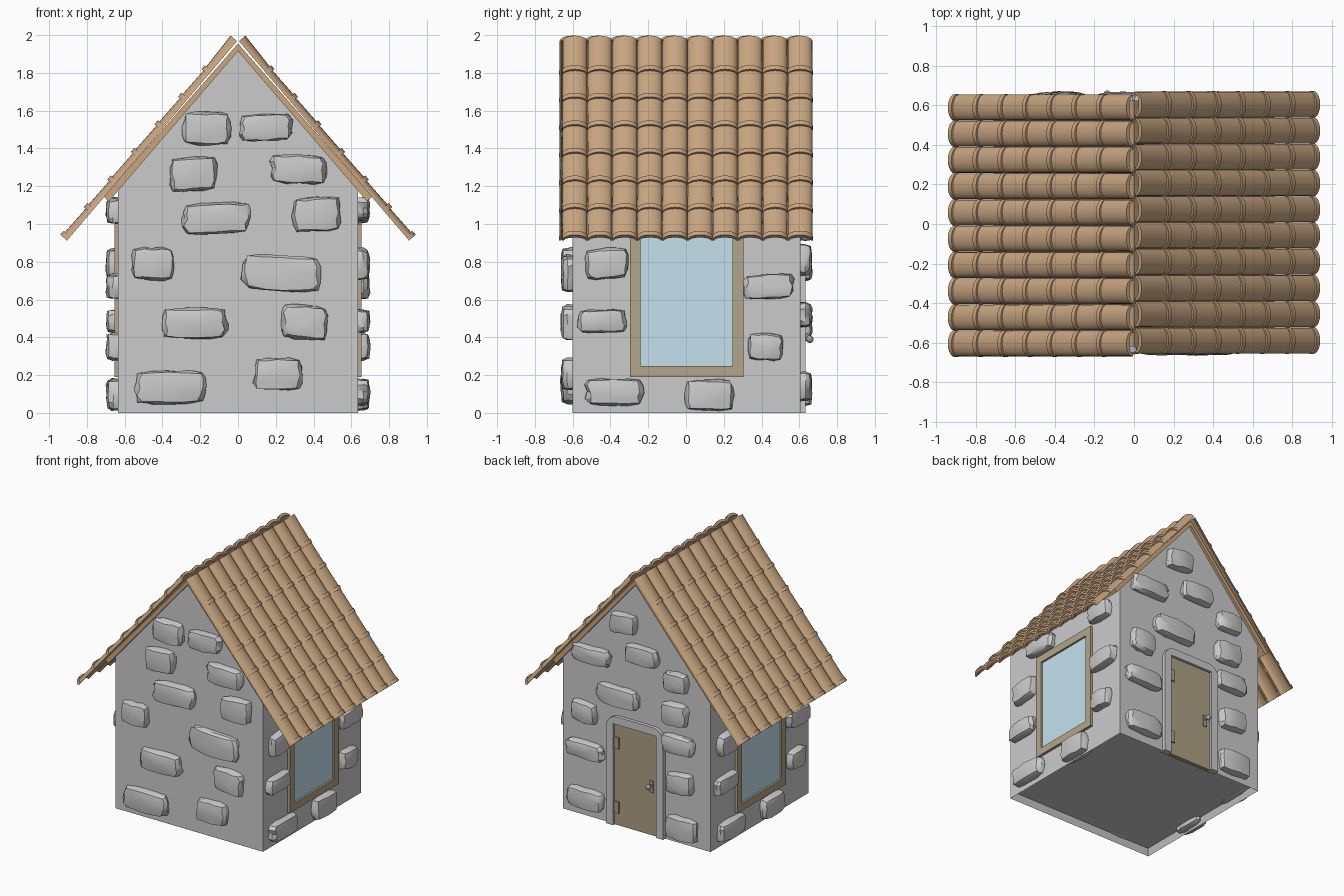
import bpy, bmesh, math, random
from mathutils import Vector, Matrix

if "Cube" in bpy.data.objects:
    bpy.data.objects.remove(bpy.data.objects["Cube"])

random.seed(4)


def material(name, r, g, b):
    m = bpy.data.materials.new(name)
    m.diffuse_color = (r, g, b, 1)
    m.use_nodes = True
    m.node_tree.nodes["Principled BSDF"].inputs["Base Color"].default_value = m.diffuse_color
    return m


WALL = material("wall_grey", 0.62, 0.62, 0.62)
TILE = material("clay_tile", 0.58, 0.38, 0.22)
WOOD = material("wood", 0.45, 0.38, 0.26)
DOOR = material("door_wood", 0.42, 0.35, 0.23)
GLASS = material("glass", 0.56, 0.75, 0.85)
IRON = material("iron", 0.35, 0.35, 0.37)


def finish(bm, name, mat=None, smooth_angle=None):
    bmesh.ops.recalc_face_normals(bm, faces=bm.faces)
    if smooth_angle:
        for f in bm.faces:
            f.smooth = True
        for e in bm.edges:
            e.smooth = e.calc_face_angle(0) < math.radians(smooth_angle)
    me = bpy.data.meshes.new(name)
    bm.to_mesh(me)
    bm.free()
    ob = bpy.data.objects.new(name, me)
    bpy.context.collection.objects.link(ob)
    if mat:
        me.materials.append(mat)
    return ob


def add_box(bm, lo, hi):
    lo, hi = Vector(lo), Vector(hi)
    m = Matrix.Translation((lo + hi) / 2) @ Matrix.Diagonal((*(hi - lo), 1))
    bmesh.ops.create_cube(bm, size=1, matrix=m)


def box(name, lo, hi, mat):
    bm = bmesh.new()
    add_box(bm, lo, hi)
    return finish(bm, name, mat)


def prism(outline, y0, y1):
    """Extrude an (x, z) outline along y."""
    bm = bmesh.new()
    face = bm.faces.new([bm.verts.new((x, y0, z)) for x, z in outline])
    ext = bmesh.ops.extrude_face_region(bm, geom=[face])
    verts = [g for g in ext["geom"] if isinstance(g, bmesh.types.BMVert)]
    bmesh.ops.translate(bm, verts=verts, vec=(0, y1 - y0, 0))
    bmesh.ops.recalc_face_normals(bm, faces=bm.faces)
    return bm


# House body with a shallow recess underneath
bm = prism([(-.635, 0), (.635, 0), (.635, 1.176), (0, 1.915), (-.635, 1.176)], -.6, .605)
bottom = min(bm.faces, key=lambda f: f.calc_center_median().z)
bmesh.ops.inset_region(bm, faces=[bottom], thickness=.025)
bmesh.ops.translate(bm, verts=bottom.verts[:], vec=(0, 0, .05))
finish(bm, "house_walls", WALL)

# Roof boards under the tiles
for side, s in (("right", 1), ("left", -1)):
    deck = [(0, 1.955), (.71 * s, 1.145), (.683 * s, 1.12), (0, 1.915)]
    finish(prism(deck, -.62, .625), "roof_board_" + side, TILE)

# Barrel tiles: 7 overlapping rows of 10, each with a raised lip at its lower end
COLS, ROWS, PITCH, ROW, SLOPE, SEG = 10, 7, .1325, .192, 1.387, 10
ORIGIN = Vector((.005, 0, 1.968))
DOWN = Vector((.649, 0, -.761))
NORMAL = Vector((.761, 0, .649))


def add_tile(bm, start, end, y, s, shift, first):
    top = .045 if first else .034
    lip = end - .028
    rings = []
    for u, h, w in ((start, top, .065), (lip, .037, .065), (lip, .047, .068), (end, .047, .068)):
        arc = [math.pi * i / SEG for i in range(SEG + 1)]
        pts = [(-w * math.cos(t), h * math.sin(t)) for t in arc]
        pts += [(-(w - .01) * math.cos(t), .024 * math.sin(t)) for t in reversed(arc)]
        ring = []
        for v, n in pts:
            p = ORIGIN + DOWN * u + NORMAL * n
            ring.append(bm.verts.new((p.x * s, y + v + shift, p.z)))
        rings.append(ring)
    count = len(rings[0])
    for a, b in zip(rings, rings[1:]):
        for i in range(count):
            j = (i + 1) % count
            bm.faces.new((a[i], a[j], b[j], b[i]))
    for r in (rings[0], rings[-1]):
        for i in range(SEG):
            bm.faces.new((r[i], r[i + 1], r[count - 2 - i], r[count - 1 - i]))


for side, s, shift in (("right", 1, .008), ("left", -1, -.008)):
    bm = bmesh.new()
    for k in range(ROWS):
        end = SLOPE - (ROWS - 1 - k) * ROW
        for c in range(COLS):
            add_tile(bm, end - .235, end, (c - (COLS - 1) / 2) * PITCH, s, shift, k == 0)
    finish(bm, "roof_tiles_" + side, TILE, 40)

# Side windows
for side, s in (("right", 1), ("left", -1)):
    bm = bmesh.new()
    xa, xb = sorted((.61 * s, .655 * s))
    for y0, y1, z0, z1 in ((-.297, -.24, .19, 1), (.247, .304, .19, 1),
                           (-.24, .247, .19, .247), (-.24, .247, .943, 1)):
        add_box(bm, (xa, y0, z0), (xb, y1, z1))
    finish(bm, "window_frame_" + side, WOOD)
    xa, xb = sorted((.61 * s, .64 * s))
    box("window_glass_" + side, (xa, -.24, .247), (xb, .247, .943), GLASS)

# Back door: surround with rounded top corners, panel, hinges and knob
R = .09
outline = [(.185, 0), (.245, 0)]
outline += [(.245 - R + R * math.cos(t), .85 - R + R * math.sin(t))
            for t in (math.pi / 2 * i / 6 for i in range(7))]
outline += [(.185, .79)]
right_half = outline[1:-1]
surround = right_half + [(-x, z) for x, z in reversed(right_half)]
surround += [(-.185, 0), (-.185, .79), (.185, .79), (.185, 0)]
finish(prism(surround, .58, .632), "door_surround", WALL)
box("door", (-.185, .58, 0), (.185, .612, .79), DOOR)
for name, z in (("upper", .64), ("lower", .14)):
    box("door_hinge_" + name, (.145, .6, z - .045), (.185, .622, z + .045), DOOR)

bm = bmesh.new()
add_box(bm, (-.15, .605, .335), (-.12, .62, .425))
bmesh.ops.create_cone(bm, cap_ends=True, segments=12, radius1=.009, radius2=.009, depth=.04,
                      matrix=Matrix.Translation((-.135, .635, .39)) @ Matrix.Rotation(math.pi / 2, 4, "X"))
bmesh.ops.create_uvsphere(bm, u_segments=12, v_segments=8, radius=.02,
                          matrix=Matrix.Translation((-.135, .655, .39)))
finish(bm, "door_knob", IRON, 40)


# Stones: rounded, chipped blocks half sunk in the walls
def add_stone(bm, along, z, w, h, dist, turn):
    part = bmesh.new()
    bmesh.ops.create_cube(part, size=2)
    bmesh.ops.subdivide_edges(part, edges=part.edges[:], cuts=3, use_grid_fill=True)
    lean = random.uniform(-.1, .1)
    m = Matrix.Rotation(turn, 4, "Z") @ Matrix.Translation((along, -dist, z))
    for v in part.verts:
        p = v.co / sum(abs(c) ** 6 for c in v.co) ** (1 / 6)
        p += Vector([random.uniform(-.07, .07) for _ in range(3)])
        p.z += lean * p.x
        p.y *= 1 - .12 * abs(p.x)
        v.co = m @ Vector((p.x * w / 2, p.y * .063, p.z * h / 2))
    me = bpy.data.meshes.new("stone_tmp")
    part.to_mesh(me)
    part.free()
    bm.from_mesh(me)
    bpy.data.meshes.remove(me)


# Each stone: position along wall, height, width, tallness
FRONT = [(-.165, 1.505, .25, .17), (.147, 1.51, .27, .14), (-.235, 1.265, .24, .18),
         (.32, 1.29, .29, .15), (-.115, 1.03, .36, .16), (.415, 1.05, .25, .18),
         (-.45, .79, .22, .17), (.23, .74, .41, .19), (-.23, .475, .34, .16),
         (.355, .48, .24, .18), (-.36, .135, .37, .17), (.21, .205, .25, .17)]
BACK = [(-.1, 1.59, .22, .15), (-.38, 1.27, .32, .13), (.06, 1.38, .27, .14),
        (.35, 1.25, .2, .15), (-.15, 1.01, .35, .15), (.34, 1.0, .22, .17),
        (-.44, .81, .2, .16), (.37, .77, .26, .14), (-.43, .52, .31, .13),
        (.385, .47, .22, .16), (-.43, .14, .3, .15), (.4, .125, .26, .17)]
SIDE = [(-.42, .79, .22, .16), (.44, .67, .26, .13), (-.445, .485, .25, .12),
        (.42, .35, .18, .14), (-.38, .11, .3, .14), (.125, .095, .25, .16),
        (.4, 1.07, .22, .13), (-.25, 1.08, .28, .12)]
for name, stones, dist, turn in (("front", FRONT, .6, 0), ("right", SIDE, .635, 90),
                                 ("back", BACK, .605, 180), ("left", SIDE, .635, -90)):
    bm = bmesh.new()
    for a, z, w, h in stones:
        add_stone(bm, a, z, w, h, dist, math.radians(turn))
    finish(bm, "stones_" + name, None, 32)
